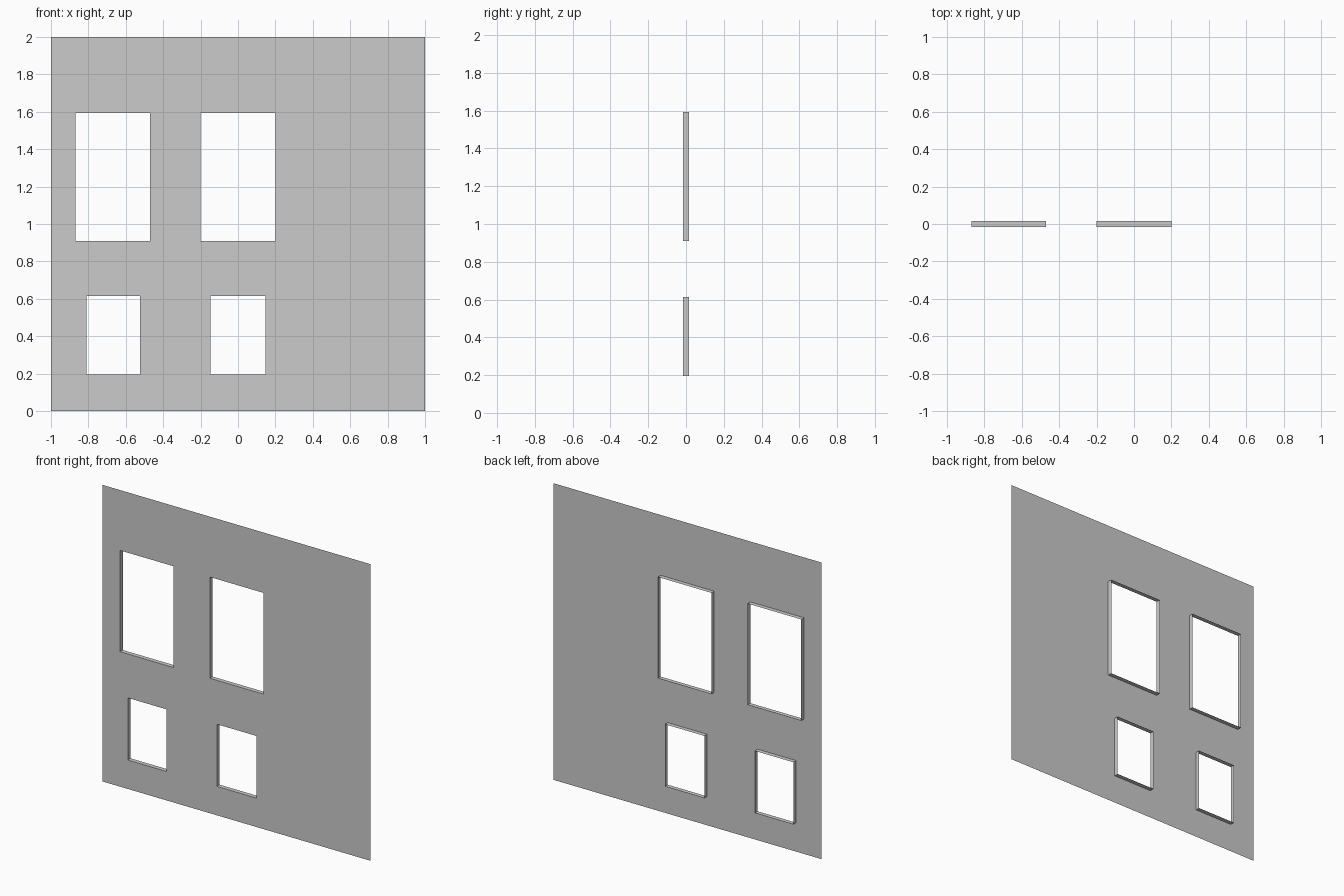
import bpy
import bmesh

cube = bpy.data.objects.get("Cube")
if cube:
    bpy.data.objects.remove(cube, do_unlink=True)

FRONT, BACK = -0.015, 0.015

# Openings as (left x, right x, bottom z, top z)
openings = [
    (-0.87, -0.47, 0.91, 1.593), (-0.2, 0.2, 0.91, 1.593),
    (-0.811, -0.524, 0.195, 0.614), (-0.147, 0.147, 0.195, 0.614),
]

grey = bpy.data.materials.new("plain_grey")
grey.use_nodes = True
colour = (0.6, 0.6, 0.6, 1)
grey.diffuse_color = colour
grey.node_tree.nodes["Principled BSDF"].inputs["Base Color"].default_value = colour


def in_opening(x, z):
    return any(a < x < b and c < z < d for a, b, c, d in openings)


# Wall sheet: cells between the opening edges, skipping the openings
xs = sorted({-1, 1} | {x for o in openings for x in o[:2]})
zs = sorted({0, 2} | {z for o in openings for z in o[2:]})
bm = bmesh.new()
grid = [[bm.verts.new((x, FRONT, z)) for z in zs] for x in xs]
for i in range(len(xs) - 1):
    for j in range(len(zs) - 1):
        if not in_opening((xs[i] + xs[i + 1]) / 2, (zs[j] + zs[j + 1]) / 2):
            bm.faces.new((grid[i][j], grid[i + 1][j],
                          grid[i + 1][j + 1], grid[i][j + 1]))

# Window reveals: opening edges drawn back from the sheet
rims = []
for e in bm.edges:
    mid = (e.verts[0].co + e.verts[1].co) / 2
    if e.is_boundary and abs(mid.x) < 0.99 and 0.01 < mid.z < 1.99:
        rims.append(e)
new = bmesh.ops.extrude_edge_only(bm, edges=rims)["geom"]
for v in new:
    if isinstance(v, bmesh.types.BMVert):
        v.co.y = BACK
bmesh.ops.recalc_face_normals(bm, faces=bm.faces)
bm.faces.ensure_lookup_table()
sheet = next(f for f in bm.faces if abs(f.normal.y) > 0.9)
if sheet.normal.y > 0:
    bmesh.ops.reverse_faces(bm, faces=bm.faces)

mesh = bpy.data.meshes.new("wall_with_windows")
bm.to_mesh(mesh)
bm.free()
mesh.materials.append(grey)
wall = bpy.data.objects.new("wall_with_windows", mesh)
bpy.context.collection.objects.link(wall)
